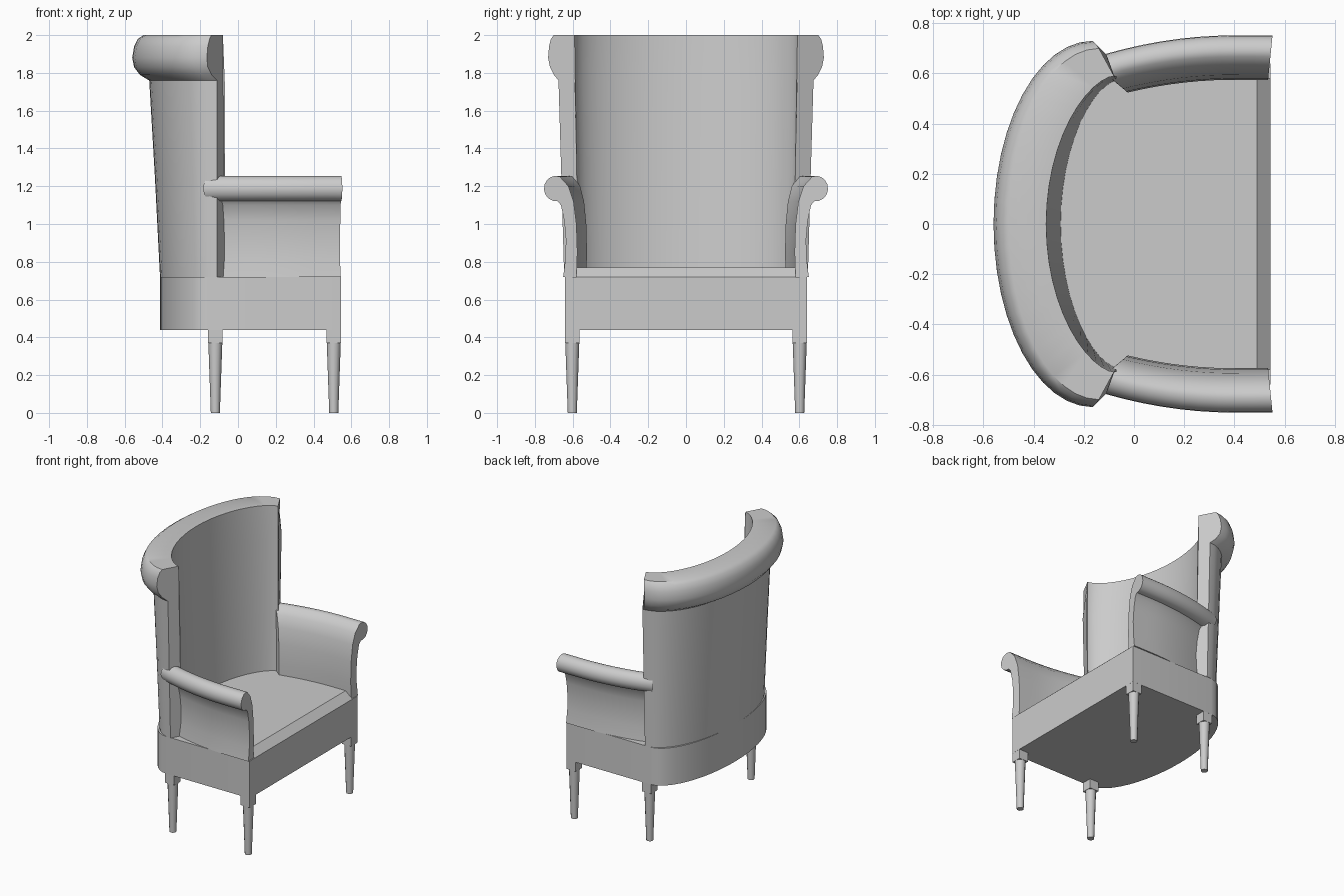
import bpy, bmesh
from math import sin, cos, pi
from mathutils import Matrix

cube = bpy.data.objects.get("Cube")
if cube:
    bpy.data.objects.remove(cube, do_unlink=True)

GREY = (0.6, 0.6, 0.6, 1)
mat = bpy.data.materials.new("light grey")
mat.use_nodes = True
mat.diffuse_color = GREY
mat.node_tree.nodes["Principled BSDF"].inputs["Base Color"].default_value = GREY


def finish(name, bm, angle=0.7):
    """Turn a bmesh into a shaded object."""
    bmesh.ops.recalc_face_normals(bm, faces=bm.faces[:])
    mesh = bpy.data.meshes.new(name)
    bm.to_mesh(mesh)
    bm.free()
    mesh.materials.append(mat)
    obj = bpy.data.objects.new(name, mesh)
    bpy.context.collection.objects.link(obj)
    bpy.ops.object.select_all(action='DESELECT')
    obj.select_set(True)
    bpy.context.view_layer.objects.active = obj
    bpy.ops.object.shade_smooth_by_angle(angle=angle)
    return obj


def loft(name, sections, angle=0.7):
    """Skin closed cross-sections and cap both ends."""
    bm = bmesh.new()
    rings = [[bm.verts.new(p) for p in s] for s in sections]
    n = len(rings[0])
    for a, b in zip(rings, rings[1:]):
        for i in range(n):
            j = (i + 1) % n
            bm.faces.new((a[i], a[j], b[j], b[i]))
    bm.faces.new(rings[0])
    bm.faces.new(rings[-1])
    return finish(name, bm, angle)


def bow(theta, back, end, width, power=1.0):
    """Point on the curved plan of the chair back."""
    return end - (end - back) * max(cos(theta), 0) ** power, width * sin(theta)


STEPS = 24
ANGLES = [pi * (i / STEPS - 0.5) for i in range(STEPS + 1)]


def d_plan(z, front, back, end, width, power=1.0):
    """Straight front and sides with a bowed rear."""
    pts = [bow(t, back, end, width, power) for t in ANGLES]
    return [(x, y, z) for x, y in pts + [(front, width), (front, -width)]]


# Seat rail and cushion
loft("seat_rail", [d_plan(z, 0.545, -0.413, -0.15, 0.64) for z in (0.44, 0.72)])
loft("seat_cushion", [d_plan(0.70, 0.545, -0.31, -0.07, 0.58),
                      d_plan(0.72, 0.545, -0.31, -0.07, 0.58),
                      d_plan(0.77, 0.49, -0.31, -0.07, 0.58)], 0.3)

# Curved back with a rolled top: z, rear x, end x, half width, bow power
BACK = [(0.72, -0.413, -0.11, 0.645, 1), (1.25, -0.44, -0.11, 0.66, 1),
        (1.76, -0.47, -0.11, 0.675, 1), (1.79, -0.52, -0.14, 0.70, 1),
        (1.83, -0.55, -0.16, 0.72, 1), (1.88, -0.56, -0.165, 0.73, 1),
        (1.94, -0.55, -0.16, 0.725, 1), (1.98, -0.53, -0.15, 0.715, 1),
        (2.0, -0.50, -0.14, 0.70, 1), (2.0, -0.35, -0.08, 0.59, 1.25),
        (1.75, -0.34, -0.07, 0.59, 1.25), (0.72, -0.29, -0.07, 0.57, 1.25)]
loft("curved_back", [[(*bow(t, *row[1:]), row[0]) for row in BACK] for t in ANGLES])

# Rolled arms: section in y and z, swept along x and drawn inward at the rear
roll = [(0.69 + 0.062 * cos(a), 1.188 + 0.067 * sin(a))
        for a in [pi * (0.62 - 0.13 * k) for k in range(10)]]
ARM = [(0.58, 0.72), (0.575, 0.85), (0.58, 1.0), (0.595, 1.12), (0.622, 1.2)] + roll + [
    (0.662, 1.10), (0.645, 1.02), (0.636, 0.92), (0.638, 0.82), (0.65, 0.72)]


def arm_point(u, y, z, side):
    start = -0.03 - (y - 0.58) * 0.9
    stop = 0.535 + (y - 0.58) * 0.1
    x = start + (stop - start) * u
    inward = 0.085 * (max(0.4 - x, 0) / 0.55) ** 2
    return x, side * (y - inward), z


for name, side in (("near_arm", -1), ("far_arm", 1)):
    loft(name, [[arm_point(k / 10, y, z, side) for y, z in ARM] for k in range(11)])

# Legs: square block over a tapered round foot
for place, x in (("rear", -0.12), ("front", 0.507)):
    for row, side in (("near", -1), ("far", 1)):
        y = side * 0.602
        bm = bmesh.new()
        bmesh.ops.create_cube(bm, size=1, matrix=Matrix.Translation((x, y, 0.41))
                              @ Matrix.Diagonal((0.075, 0.075, 0.08, 1)))
        finish(f"{place}_{row}_leg_block", bm)
        bm = bmesh.new()
        bmesh.ops.create_cone(bm, cap_ends=True, segments=12, radius1=0.024,
                              radius2=0.037, depth=0.37,
                              matrix=Matrix.Translation((x, y, 0.185)))
        finish(f"{place}_{row}_leg", bm)
